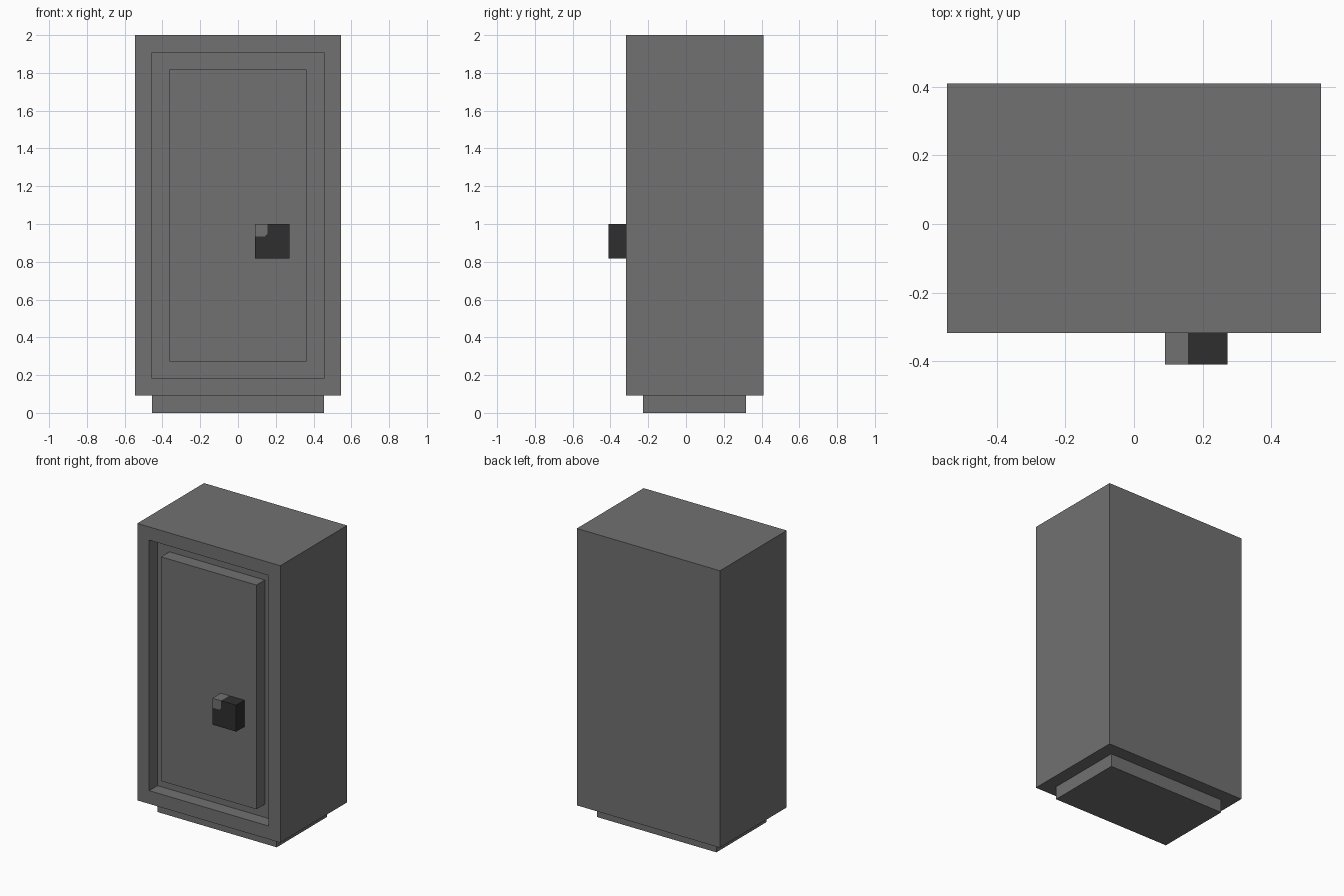
import bpy, bmesh
from mathutils import Vector

if "Cube" in bpy.data.objects:
    bpy.data.objects.remove(bpy.data.objects["Cube"])

U = 2 / 22          # one block unit
FRONT = -3.5 * U    # front plane of the cabinet


def material(name, value):
    m = bpy.data.materials.new(name)
    m.use_nodes = True
    colour = (value, value, value, 1)
    m.diffuse_color = colour
    m.node_tree.nodes["Principled BSDF"].inputs["Base Color"].default_value = colour
    return m


grey = material("mid_grey", 0.165)
dark = material("dark_grey", 0.028)


def finish(bm, name, mat):
    bmesh.ops.recalc_face_normals(bm, faces=bm.faces)
    mesh = bpy.data.meshes.new(name)
    bm.to_mesh(mesh)
    bm.free()
    mesh.materials.append(mat)
    obj = bpy.data.objects.new(name, mesh)
    bpy.context.collection.objects.link(obj)
    return obj


def box(lo, hi):
    """Box between two corners given in block units."""
    bm = bmesh.new()
    bmesh.ops.create_cube(bm, size=1)
    for v in bm.verts:
        v.co = [(a + (b - a) * (c + 0.5)) * U for a, b, c in zip(lo, hi, v.co)]
    return bm


def prism(name, profile, y0, y1, mat):
    """Extrude an x-z outline along y."""
    bm = bmesh.new()
    face = bm.faces.new([bm.verts.new((x, y0, z)) for x, z in profile])
    ext = bmesh.ops.extrude_face_region(bm, geom=[face], use_keep_orig=True)
    verts = [g for g in ext["geom"] if isinstance(g, bmesh.types.BMVert)]
    bmesh.ops.translate(bm, verts=verts, vec=(0, y1 - y0, 0))
    return finish(bm, name, mat)


# Cabinet: front face inset to a recessed groove around a flush door panel
bm = box((-6, -3.5, 1), (6, 4.5, 22))
bm.normal_update()
door = min(bm.faces, key=lambda f: f.calc_center_median().y)
for push in (U, -U):
    bmesh.ops.inset_region(bm, faces=[door], thickness=U, use_even_offset=True)
    door = bmesh.ops.extrude_discrete_faces(bm, faces=[door])["faces"][0]
    bmesh.ops.translate(bm, verts=door.verts, vec=Vector((0, push, 0)))
    bm.normal_update()
finish(bm, "cabinet_with_door", grey)

# Plinth set back under the cabinet
finish(box((-5, -2.5, 0), (5, 3.5, 1)), "plinth", grey)

# Handle: dark block with one pale upper corner
left, right, low, high = U, 3 * U, 9 * U, 11 * U
edge_x, edge_z, cut = left + 0.066, high - 0.065, 0.013
seam = [(left, edge_z), (edge_x - cut, edge_z), (edge_x, edge_z + cut), (edge_x, high)]
prism("handle", seam + [(right, high), (right, low), (left, low)],
      FRONT - U, FRONT, dark)
prism("handle_corner", seam + [(left, high)], FRONT - U, FRONT, grey)
